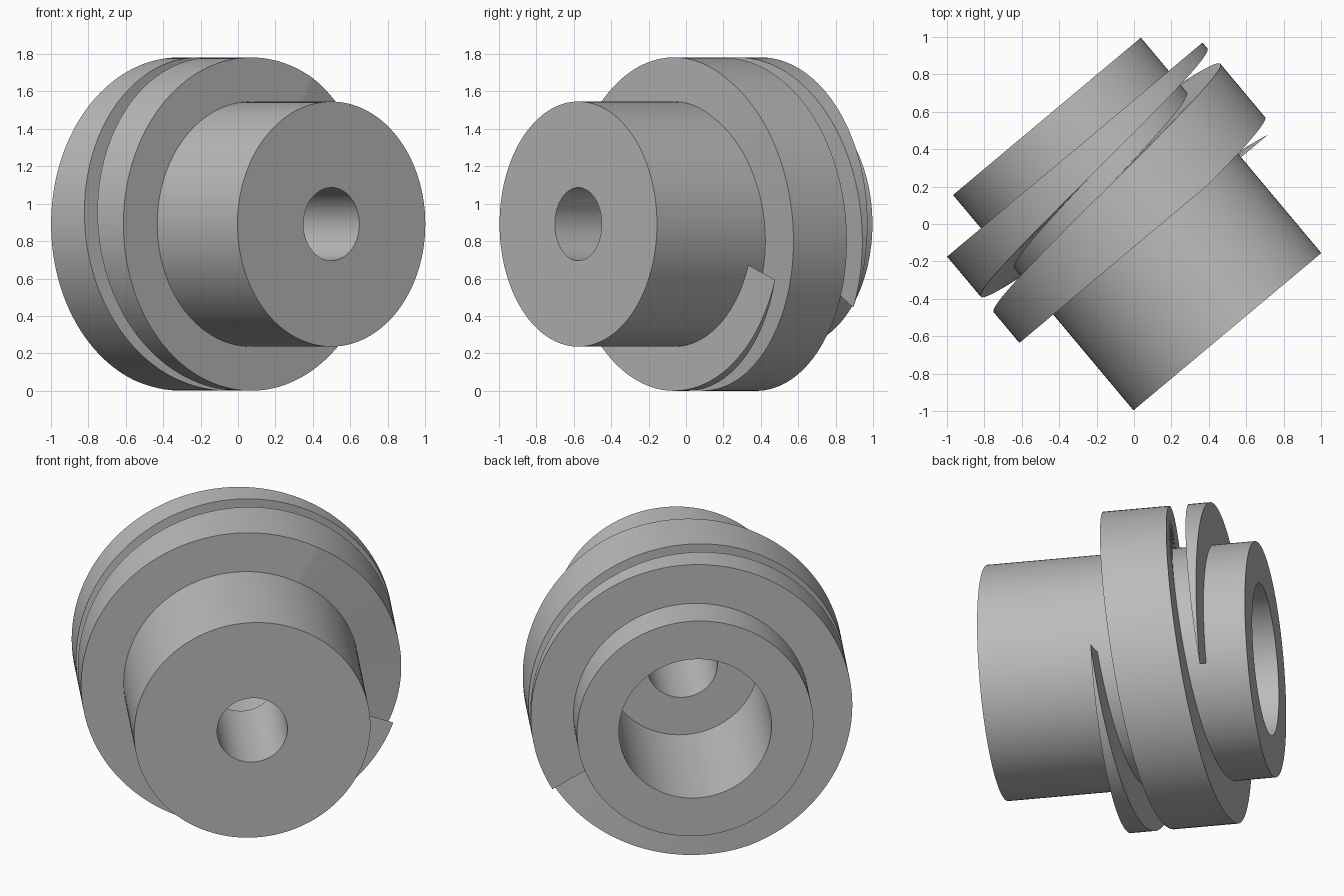
import bpy, bmesh, math
from mathutils import Matrix

if "Cube" in bpy.data.objects:
    bpy.data.objects.remove(bpy.data.objects["Cube"])

LENGTH, R_BODY, R_THREAD = 1.502, 0.655, 0.891
R_BORE, R_SOCKET, SOCKET_DEPTH = 0.195, 0.423, 0.83
BACK, FRONT = 0.232, 0.834          # thread is trimmed flat at these distances
PITCH, RIDGE, LOW_EDGE = 0.48, 0.372, 0.38
PLACE = Matrix.Translation((0.017, 0, R_THREAD)) @ Matrix.Rotation(math.radians(39.95), 4, 'Z')

grey = bpy.data.materials.new("plain grey")
grey.use_nodes = True
grey.diffuse_color = (0.5, 0.5, 0.5, 1)
grey.node_tree.nodes["Principled BSDF"].inputs["Base Color"].default_value = grey.diffuse_color


def point(radius, along, angle):
    """Position on the shaft, measured along from the back end."""
    return PLACE @ Matrix.Rotation(-angle, 4, 'Y') @ Matrix.Translation((radius, LENGTH / 2 - along, 0)).translation


def sweep(name, sections, closed):
    """Skin a list of equal loops into a solid."""
    bm = bmesh.new()
    loops = [[bm.verts.new(p) for p in s] for s in sections]
    pairs = list(zip(loops, loops[1:]))
    if closed:
        pairs.append((loops[-1], loops[0]))
    for a, b in pairs:
        for i in range(len(a)):
            j = (i + 1) % len(a)
            bm.faces.new((a[i], a[j], b[j], b[i]))
    bmesh.ops.remove_doubles(bm, verts=bm.verts, dist=0.00001)
    bmesh.ops.recalc_face_normals(bm, faces=bm.faces)
    mesh = bpy.data.meshes.new(name)
    bm.to_mesh(mesh)
    bm.free()
    mesh.materials.append(grey)
    obj = bpy.data.objects.new(name, mesh)
    bpy.context.collection.objects.link(obj)
    bpy.ops.object.select_all(action='DESELECT')
    obj.select_set(True)
    bpy.context.view_layer.objects.active = obj
    bpy.ops.object.shade_smooth_by_angle(angle=math.radians(30))


# Shaft with a narrow through bore and a wide socket at the back
profile = [(R_SOCKET, 0), (R_BODY, 0), (R_BODY, LENGTH), (R_BORE, LENGTH),
           (R_BORE, SOCKET_DEPTH), (R_SOCKET, SOCKET_DEPTH)]
STEPS = 144
sweep("shaft", [[point(r, t, math.tau * i / STEPS) for r, t in profile] for i in range(STEPS)], True)

# Square helical thread, trimmed by flat planes at both ends
rise = PITCH / math.tau
first = (BACK - LOW_EDGE - RIDGE) / rise
last = (FRONT - LOW_EDGE) / rise
kinks = [(BACK - LOW_EDGE) / rise, (FRONT - LOW_EDGE - RIDGE) / rise]
TURNS = 300
angles = sorted([first + (last - first) * i / TURNS for i in range(TURNS + 1)] + kinks)
sections = []
for a in angles:
    low = max(BACK, LOW_EDGE + rise * a)
    high = min(FRONT, LOW_EDGE + RIDGE + rise * a)
    sections.append([point(r, t, a) for r, t in
                     ((R_BODY - 0.03, low), (R_THREAD, low), (R_THREAD, high), (R_BODY - 0.03, high))])
sweep("helical_thread", sections, False)
